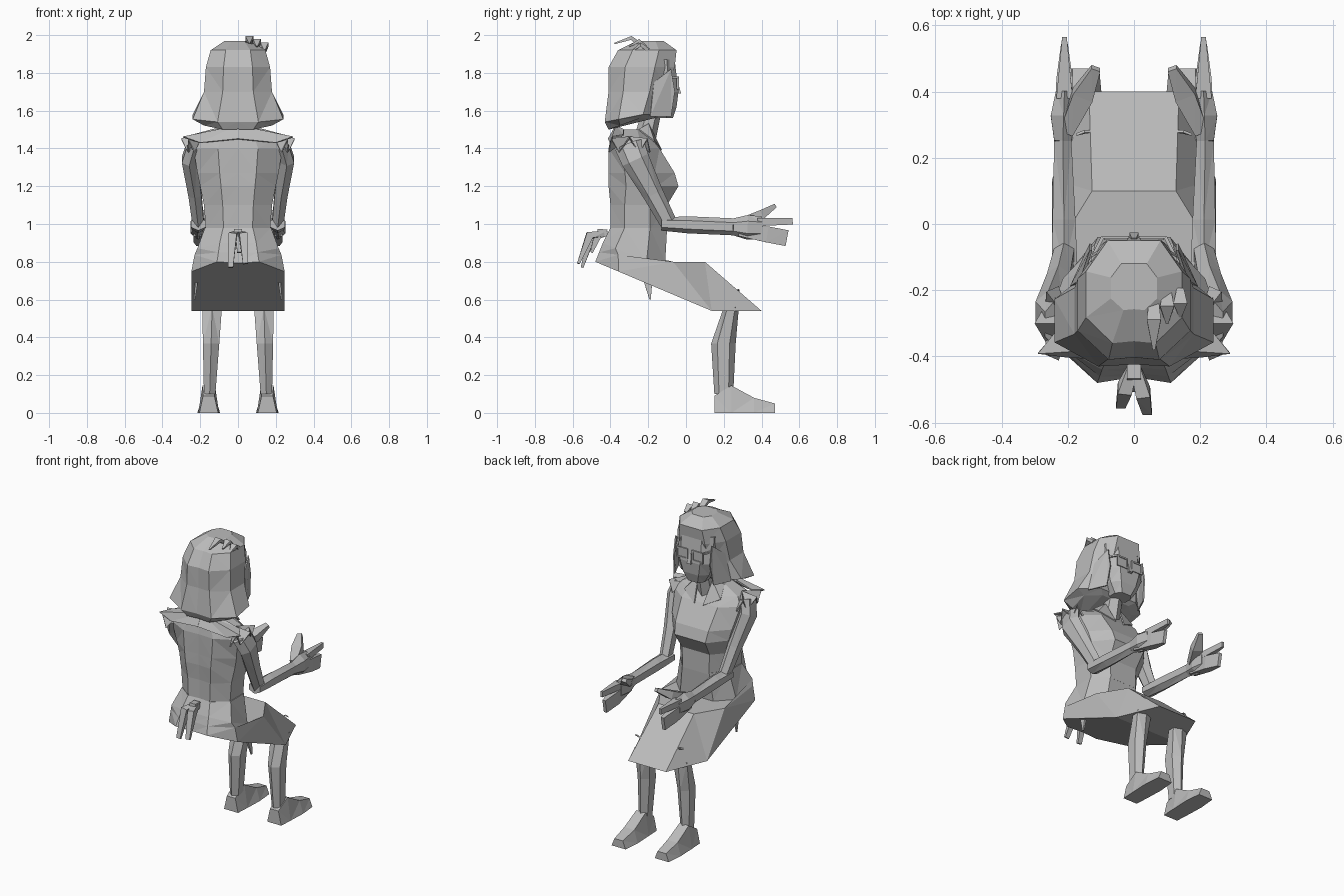
import bpy
import bmesh
from math import cos, sin, pi
from mathutils import Vector

if "Cube" in bpy.data.objects:
    bpy.data.objects.remove(bpy.data.objects["Cube"])

grey = bpy.data.materials.new("plain grey")
grey.use_nodes = True
grey.diffuse_color = (.5, .5, .5, 1)
grey.node_tree.nodes["Principled BSDF"].inputs["Base Color"].default_value = grey.diffuse_color


def finish(name, bm):
    """Turn a bmesh into a flat shaded object."""
    bmesh.ops.recalc_face_normals(bm, faces=bm.faces)
    mesh = bpy.data.meshes.new(name)
    bm.to_mesh(mesh)
    bm.free()
    mesh.materials.append(grey)
    obj = bpy.data.objects.new(name, mesh)
    bpy.context.scene.collection.objects.link(obj)
    return obj


def skin(name, rings):
    """Join closed rings of points into one solid with triangular facets."""
    bm = bmesh.new()
    loops = [[bm.verts.new(point) for point in ring] for ring in rings]
    for lower, upper in zip(loops, loops[1:]):
        for i in range(len(lower)):
            bm.faces.new([lower[i - 1], lower[i], upper[i], upper[i - 1]])
    bm.faces.new(loops[0])
    bm.faces.new(loops[-1])
    bmesh.ops.triangulate(bm, faces=bm.faces)
    return finish(name, bm)


def ring(width, front, back, height, rear_height=None, corner=.75):
    """Ten sided body outline; it may slope from the front to the rear."""
    half = [(0, 0), (.55, 0), (1, .3), (1, corner), (.45, 1), (0, .98)]
    outline = half + [(-across, along) for across, along in half[-2:0:-1]]
    rise = (rear_height or height) - height
    return [(width * across, front + (back - front) * along,
             height + rise * max(0, (along - .3) / .7)) for across, along in outline]


def limb(name, stations, side=1, sides=6, axis=None):
    """Tapered tube through (point, half width, half depth) stations."""
    rings = []
    points = [Vector(station[0]) for station in stations]
    for i, (point, width, depth) in enumerate(stations):
        along = axis or points[min(i + 1, len(points) - 1)] - points[max(i - 1, 0)]
        along = Vector(along).normalized()
        across = Vector((1, 0, 0))
        across = (across - along * across.dot(along)).normalized()
        up = along.cross(across)
        outline = []
        for k in range(sides):
            angle = 2 * pi * (k + .5) / sides
            corner = points[i] + across * width * cos(angle) + up * depth * sin(angle)
            outline.append((side * corner.x, corner.y, corner.z))
        rings.append(outline)
    return skin(name, rings)


def sheet(name, points, side):
    """Thin fan shaped flap of cloth or hair."""
    bm = bmesh.new()
    verts = [bm.verts.new((side * x, y, z)) for x, y, z in points]
    for second, third in zip(verts[1:], verts[2:]):
        bm.faces.new([verts[0], second, third])
    solid = finish(name, bm).modifiers.new("thickness", "SOLIDIFY")
    solid.thickness = .008
    solid.offset = 0


def plate(name, centre, wide, tall, side):
    """Upright rectangular plate facing along y."""
    corners = ((-1, -1), (1, -1), (1, 1), (-1, 1))
    sheet(name, [centre + Vector((wide * u, 0, tall * v)) for u, v in corners], side)


# Jacket body, from waist to neckline
skin("jacket", [
    ring(width=.17, front=-.1, back=-.4, height=.97),
    ring(width=.18, front=-.1, back=-.4, height=1.1),
    ring(width=.2, front=-.04, back=-.41, height=1.2),
    ring(width=.215, front=-.06, back=-.41, height=1.27),
    ring(width=.235, front=-.14, back=-.41, height=1.4),
    ring(width=.2, front=-.18, back=-.4, height=1.45),
    ring(width=.1, front=-.21, back=-.37, height=1.5),
])

# Seated skirt: waist, lap crease, knees, slanting hem
skin("skirt", [
    ring(width=.175, front=-.1, back=-.4, height=.98),
    ring(width=.215, front=-.11, back=-.44, height=.8, rear_height=.9, corner=.8),
    ring(width=.23, front=.1, back=-.46, height=.8, rear_height=.85, corner=.82),
    ring(width=.247, front=.4, back=-.48, height=.54, rear_height=.8, corner=.86),
])

# Neck, face and nose
limb("neck", [((0, -.23, 1.4), .06, .06), ((0, -.18, 1.6), .05, .05)])
skin("face", [
    ring(width=.06, front=-.07, back=-.18, height=1.56),
    ring(width=.1, front=-.05, back=-.2, height=1.62),
    ring(width=.13, front=-.04, back=-.2, height=1.7),
    ring(width=.13, front=-.06, back=-.2, height=1.87),
])
limb("nose", [((0, -.05, 1.75), .01, .01), ((0, -.04, 1.69), .02, .02)], sides=4)

# Bobbed hair, wider at the ends
skin("hair", [
    ring(width=.18, front=-.17, back=-.41, height=1.56, rear_height=1.5),
    ring(width=.24, front=-.14, back=-.43, height=1.58, rear_height=1.54),
    ring(width=.18, front=-.1, back=-.41, height=1.7),
    ring(width=.17, front=-.06, back=-.41, height=1.83),
    ring(width=.145, front=-.05, back=-.36, height=1.92),
    ring(width=.07, front=-.12, back=-.26, height=1.97),
])

# Loose tied strands on the crown
for x, top, length in ((.06, 1.985, .18), (.1, 1.97, .1), (.14, 1.95, .08)):
    root = Vector((x, -.2, 1.92))
    limb("hair_tie_strand", [
        (root, .015, .015),
        ((x, root.y - length / 2, top), .03, .015),
        ((x, root.y - length, top - .03), .005, .005),
    ], sides=4)

# Bow at the back of the waist: knot and drooping tails
knot = Vector((0, -.42, .95))
limb("bow_knot", [(knot, .03, .03), (knot + Vector((0, -.05, .01)), .03, .02)], sides=4)
for spread, reach, drop in ((-.04, .13, .18), (.04, .15, .16), (.01, .08, .1)):
    limb("bow_tail", [
        (knot, .02, .02),
        (knot + Vector((spread * .7, -reach * .6, -.01)), .03, .03),
        (knot + Vector((spread, -reach, -drop)), .02, .01),
    ], sides=4)

# Joints of the +x side; the other side mirrors them
shoulder = Vector((.255, -.3, 1.4))
elbow = Vector((.21, -.09, 1))
wrist = Vector((.215, .25, .985))
knuckles = Vector((.21, .4, .98))
knee = Vector((.137, .24, .56))
ankle = Vector((.15, .2, .1))
lens = Vector((.055, -.04, 1.745))

for side, tag in ((1, "left"), (-1, "right")):
    # Lock of hair beside the cheek
    sheet("hair_lock_" + tag, [(.13, -.08, 1.82), (.16, -.17, 1.75), (.19, -.19, 1.57),
                               (.14, -.08, 1.57), (.13, -.06, 1.7)], side)

    # Spectacles: rims, lens and arm
    for sign in (-1, 1):
        plate("rim_upright_" + tag, lens + Vector((sign * .035, 0, 0)), .005, .035, side)
        plate("rim_bar_" + tag, lens + Vector((0, 0, sign * .03)), .035, .005, side)
    plate("lens_" + tag, lens + Vector((0, -.005, 0)), .035, .03, side)
    limb("spectacle_arm_" + tag, [(lens + Vector((.04, 0, .03)), .007, .008),
                                  (lens + Vector((.08, -.08, .035)), .007, .008)], side, sides=4)

    # Collar wing and lapel
    sheet("collar_wing_" + tag, [(0, -.37, 1.52), (0, -.41, 1.45), (.2, -.4, 1.43),
                                 (.29, -.39, 1.46), (.24, -.33, 1.47), (.13, -.33, 1.5)], side)
    sheet("lapel_" + tag, [(.05, -.2, 1.53), (.1, -.25, 1.5),
                           (.13, -.17, 1.44), (.03, -.13, 1.39)], side)

    # Ragged sleeve cap: points alternate between high tips and low notches
    cap = [(.19, shoulder.y, 1.46)]
    for step in range(7):
        angle = pi * step / 6
        tip = step % 2
        cap.append((.23 + (.04 + .03 * tip) * sin(angle),
                    shoulder.y + .11 * cos(angle), 1.38 + .07 * tip))
    sheet("sleeve_cap_" + tag, cap, side)

    # Bent arm
    limb("upper_arm_" + tag, [
        (shoulder + Vector((-.02, 0, .02)), .04, .08),
        (shoulder.lerp(elbow, .15) + Vector((.01, 0, 0)), .045, .075),
        (shoulder.lerp(elbow, .6), .04, .055),
        (elbow, .035, .045),
    ], side)
    limb("forearm_" + tag, [
        (elbow + Vector((0, -.04, 0)), .045, .035),
        (elbow.lerp(wrist, .3), .04, .045),
        (wrist, .03, .045),
    ], side)

    # Hand with inward thumb, upper finger and lower fingers
    limb("palm_" + tag, [(wrist, .03, .045), (wrist.lerp(knuckles, .5), .045, .065),
                         (knuckles, .03, .06)], side)
    limb("thumb_" + tag, [
        (wrist + Vector((-.01, .03, .02)), .03, .03),
        (wrist + Vector((-.06, .14, .06)), .045, .035),
        (wrist + Vector((-.1, .22, .11)), .02, .015),
    ], side, sides=4)
    limb("upper_finger_" + tag, [(knuckles + Vector((0, -.02, .03)), .035, .03),
                                 (knuckles + Vector((0, .165, .035)), .01, .025)], side, sides=4)
    limb("lower_fingers_" + tag, [
        (wrist + Vector((0, .03, -.02)), .03, .04),
        (knuckles + Vector((0, .03, -.035)), .035, .06),
        (knuckles + Vector((0, .135, -.055)), .015, .06),
    ], side, sides=4)

    # Knee crease and hanging sash end on the skirt
    sheet("knee_crease_" + tag, [(.13, .28, .645), (.15, .28, .655), (.175, .27, .65)], side)
    limb("sash_end_" + tag, [((.21, -.2, .76), .01, .05), ((.22, -.2, .69), .01, .03),
                             ((.23, -.19, .6), .005, .005)], side, sides=4)

    # Lower leg and wedge shoe with a narrow ridge
    limb("lower_leg_" + tag, [
        (knee, .06, .04),
        (knee.lerp(ankle, .42) + Vector((0, -.025, 0)), .05, .065),
        (ankle, .035, .05),
    ], side, axis=(0, 0, 1))
    sole = [(.15, .05, .09), (.24, .055, .145), (.36, .06, .08), (.47, .05, .05)]
    skin("shoe_" + tag, [[(side * (.155 + sign * width), y, tall)
                          for sign, tall in ((-1, 0), (1, 0), (.6, top), (-.6, top))]
                         for y, width, top in sole])
